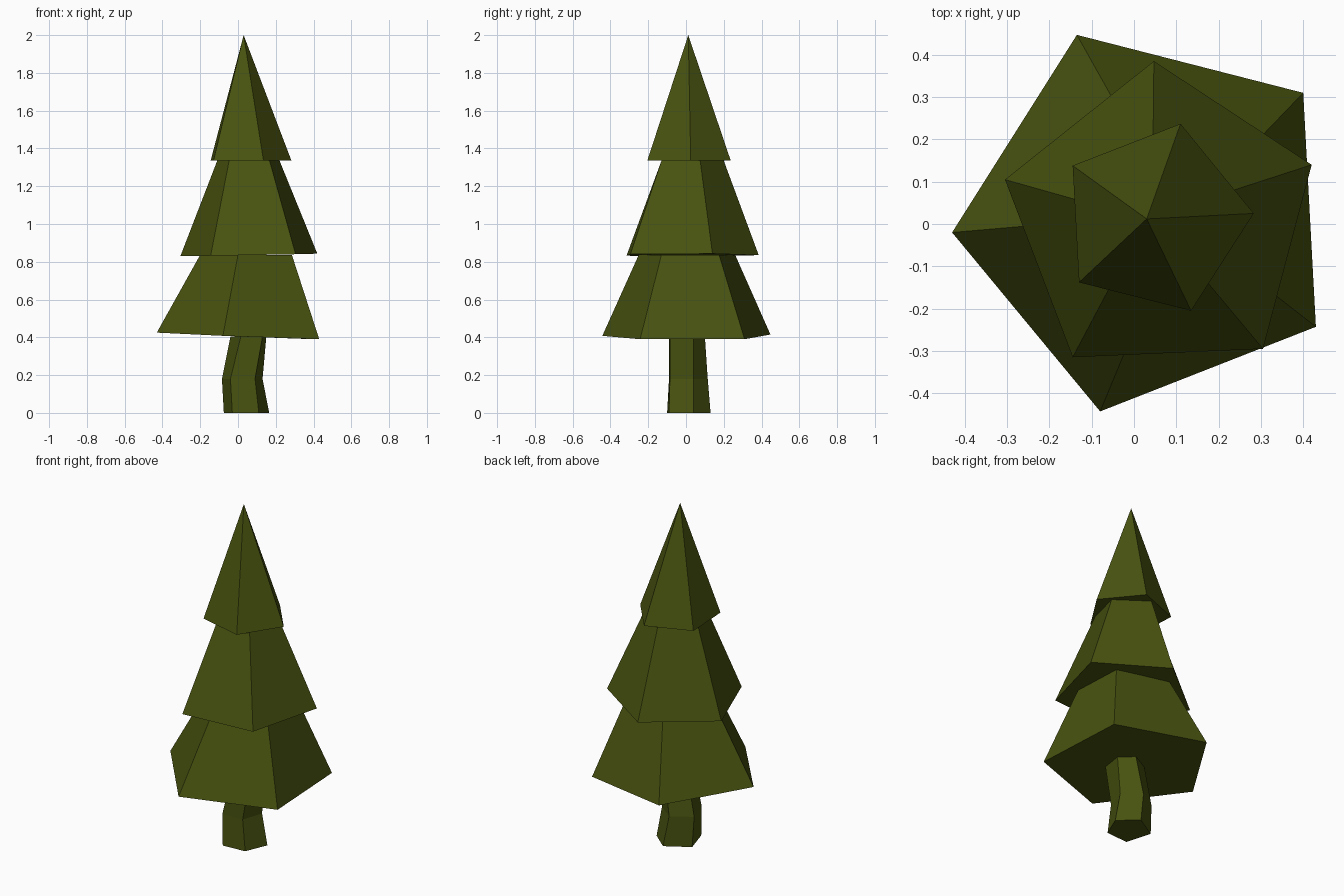
import bpy

if "Cube" in bpy.data.objects:
    bpy.data.objects.remove(bpy.data.objects["Cube"])

green = bpy.data.materials.new("dark olive green")
green.diffuse_color = (0.066, 0.086, 0.005, 1)
green.use_nodes = True
green.node_tree.nodes["Principled BSDF"].inputs["Base Color"].default_value = green.diffuse_color


def lofted(name, rings, apex=None):
    """Skin five-sided rings from bottom to top; close the base, optionally end in a point."""
    n = len(rings[0])
    verts = [p for r in rings for p in r]
    faces = [tuple(reversed(range(n)))]
    for k in range(len(rings) - 1):
        a, b = k * n, (k + 1) * n
        for i in range(n):
            j = (i + 1) % n
            faces.append((a + i, a + j, b + j, b + i))
    if apex:
        a = len(verts) - n
        verts.append(apex)
        faces += [(a + i, a + (i + 1) % n, a + n) for i in range(n)]
    mesh = bpy.data.meshes.new(name)
    mesh.from_pydata(verts, [], faces)
    mesh.materials.append(green)
    obj = bpy.data.objects.new(name, mesh)
    bpy.context.collection.objects.link(obj)


def ring(z, *pts):
    return [(x, y, z) for x, y in pts]


# bent trunk
lofted("trunk", [
    ring(0, (-.03, -.10), (.11, -.09), (.165, .04), (.06, .13), (-.075, .05)),
    ring(.18, (-.04, -.09), (.09, -.085), (.13, .04), (.03, .115), (-.085, .045)),
    ring(.405, (.015, -.09), (.13, -.085), (.15, .04), (.07, .10), (-.04, .04)),
])

# lower branches, slightly tilted skirt
lofted("lower_branches", [
    [(-.43, -.02, .425), (-.08, -.443, .408), (.43, -.243, .39),
     (.40, .31, .39), (-.135, .447, .415)],
    ring(.837, (-.20, 0), (0, -.25), (.285, -.13), (.27, .175), (-.03, .26)),
])

# middle branches
lofted("middle_branches", [
    [(.42, .14, .843), (.047, .385, .835), (-.305, .105, .83),
     (-.145, -.315, .832), (.305, -.295, .84)],
    ring(1.335, (.22, .075), (.045, .20), (-.11, .05), (-.047, -.13), (.167, -.13)),
])

# pointed crown
lofted("crown", [
    ring(1.335, (.283, .025), (.11, .237), (-.145, .138), (-.13, -.138), (.135, -.205)),
], apex=(.03, .012, 2.0))
